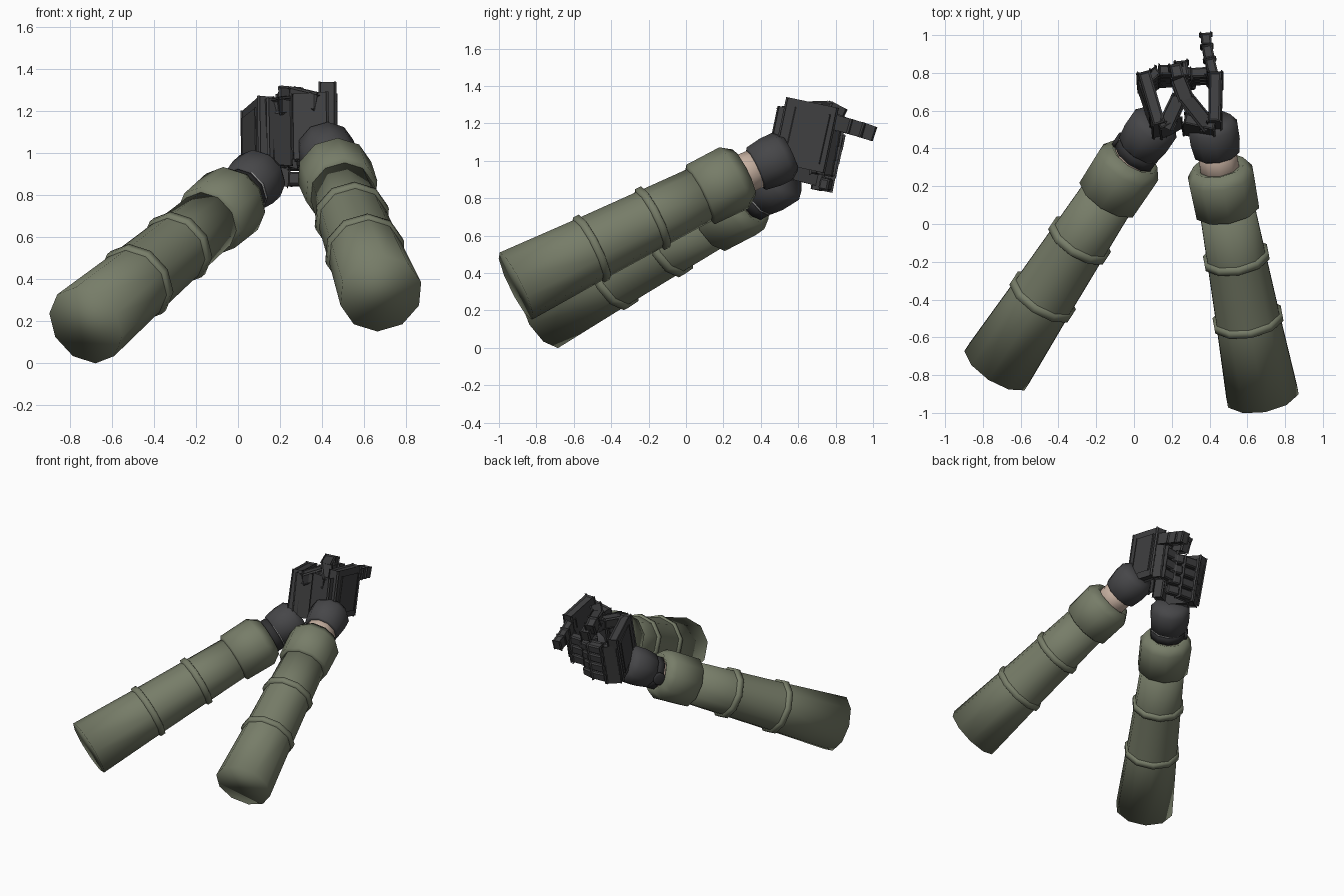
import bpy, bmesh, math
from mathutils import Vector, Matrix

if "Cube" in bpy.data.objects:
    bpy.data.objects.remove(bpy.data.objects["Cube"])


def material(name, rgb):
    m = bpy.data.materials.new(name)
    m.diffuse_color = (*rgb, 1)
    m.use_nodes = True
    m.node_tree.nodes["Principled BSDF"].inputs["Base Color"].default_value = m.diffuse_color
    return m


GREEN = material("olive cloth", (0.185, 0.205, 0.14))
GLOVE = material("charcoal glove", (0.062, 0.062, 0.066))
HAND = material("dark grey hand", (0.05, 0.05, 0.052))
SKIN = material("skin", (0.56, 0.43, 0.35))
STRAP = material("black strap", (0.03, 0.03, 0.032))
METAL = material("watch metal", (0.3, 0.3, 0.3))


def frame(a, b, up):
    # local z runs from a to b, local y leans towards up
    z = (b - a).normalized()
    x = up.cross(z).normalized()
    y = z.cross(x)
    m = Matrix((x, y, z)).transposed().to_4x4()
    m.translation = a
    return m


def finish(name, bm, mat, smooth):
    bmesh.ops.recalc_face_normals(bm, faces=bm.faces)
    me = bpy.data.meshes.new(name)
    bm.to_mesh(me)
    bm.free()
    me.materials.append(mat)
    for p in me.polygons:
        p.use_smooth = smooth
    ob = bpy.data.objects.new(name, me)
    bpy.context.collection.objects.link(ob)
    return ob


def lathe(name, a, b, profile, mat, sides=10, smooth=True):
    # profile: (fraction along a-b, radius) rings, capped at both ends
    a, b = Vector(a), Vector(b)
    m = frame(a, b, Vector((0, 0, 1)))
    length = (b - a).length
    bm = bmesh.new()
    rings = []
    for t, r in profile:
        ring = []
        for i in range(sides):
            w = 2 * math.pi * (i + 0.5) / sides
            ring.append(bm.verts.new(m @ Vector((r * math.cos(w), r * math.sin(w), t * length))))
        rings.append(ring)
    for r0, r1 in zip(rings, rings[1:]):
        for i in range(sides):
            j = (i + 1) % sides
            bm.faces.new((r0[i], r0[j], r1[j], r1[i]))
    bm.faces.new(rings[0][::-1])
    bm.faces.new(rings[-1])
    return finish(name, bm, mat, smooth)


def add_beam(bm, p, q, width, height, up=(0, 0.2, 0.98), taper=1.0):
    # bevelled box running from p to q
    p, q = Vector(p), Vector(q)
    m = frame(p, q, Vector(up))
    length = (q - p).length
    part = bmesh.new()
    bmesh.ops.create_cube(part, size=1)
    for v in part.verts:
        k = taper if v.co.z > 0 else 1
        v.co = m @ Vector((v.co.x * width * k, v.co.y * height * k, (v.co.z + 0.5) * length))
    bmesh.ops.bevel(part, geom=part.edges[:], offset=min(width, height) * 0.16, segments=1, affect='EDGES')
    tmp = bpy.data.meshes.new("tmp")
    part.to_mesh(tmp)
    part.free()
    bm.from_mesh(tmp)
    bpy.data.meshes.remove(tmp)


def chain(name, points, width, height, taper=0.95):
    # jointed finger made of one block per segment
    bm = bmesh.new()
    for p, q in zip(points, points[1:]):
        add_beam(bm, p, q, width, height, taper=taper)
    finish(name, bm, HAND, False)


def block(name, p, q, width, height, up=(0, 0.2, 0.98)):
    bm = bmesh.new()
    add_beam(bm, p, q, width, height, up)
    finish(name, bm, HAND, False)


def arm(side, a, b, g0, g1):
    a, b, g0, g1 = map(Vector, (a, b, g0, g1))
    # sleeve, its two seams and the wide cuff
    lathe(side + "_sleeve", a, b, [(0, .2), (.34, .178), (.615, .164), (.86, .152)], GREEN)
    for n, (t, r) in enumerate(((.34, .178), (.615, .166))):
        lathe(f"{side}_seam_{n}", a, b, [(t - .018, r - .01), (t - .013, r + .015),
                                         (t + .013, r + .015), (t + .018, r - .01)], GREEN)
    lathe(side + "_cuff", a, b, [(.82, .145), (.83, .177), (.98, .182), (1.025, .14), (1.015, .11)], GREEN)
    # bare wrist and glove cuff
    lathe(side + "_wrist", b - (b - a) * .05, g0.lerp(g1, .4), [(0, .11), (1, .105)], SKIN)
    lathe(side + "_glove_cuff", g0, g1, [(0, .115), (.04, .125), (.5, .138), (.9, .138), (1.15, .105)], GLOVE)


arm("right", (.68, -.91, .33), (.455, .28, .92), (.44, .37, .955), (.415, .53, 1.03))
arm("left", (-.725, -.755, .18), (-.015, .33, .78), (.025, .40, .82), (.115, .53, .90))

# watch on the left wrist
w0, w1 = Vector((.0, .355, .79)), Vector((.032, .40, .817))
lathe("watch_strap", w0, w1, [(0, .11), (.05, .12), (.95, .12), (1, .11)], STRAP)
lathe("watch_rim", w0, w1, [(1, .11), (1.02, .122), (1.15, .122), (1.17, .11)], METAL)
out = Vector((-.835, .55, 0))
c = (w0 + w1) / 2 + out * .115
lathe("watch_face", c, c + out * .022, [(0, .045), (.8, .045), (1, .035)], STRAP)

# right hand: back of hand, thumb heel, thumb, pointing finger
block("right_palm", (.425, .51, 1.165), (.43, .77, 1.11), .065, .335)
block("right_knuckle_plate", (.45, .56, 1.155), (.455, .74, 1.115), .03, .26)
block("right_heel", (.43, .495, 1.13), (.27, .53, 1.12), .06, .30)
chain("right_thumb", [(.39, .52, 1.24), (.27, .67, 1.27), (.235, .76, 1.275), (.22, .83, 1.24)], .065, .07)
chain("right_index", [(.425, .76, 1.215), (.40, .87, 1.185), (.385, .94, 1.165), (.38, 1.0, 1.145)], .055, .065)

# right curled fingers
for i in range(3):
    z, y = 1.125 - i * .077, -.016 * i
    chain(f"right_finger_{i}", [(.43, .755 + y, z), (.395, .80 + y, z - .005), (.30, .795 + y, z - .01),
                                (.25, .71 + y, z - .01)], .055, .068)

# left hand: back of hand, thumb heel, thumb
block("left_palm", (.135, .49, 1.10), (.055, .765, 1.03), .065, .33)
block("left_knuckle_plate", (.10, .54, 1.09), (.035, .73, 1.04), .03, .25)
block("left_heel", (.13, .50, 1.10), (.235, .56, 1.09), .06, .30)
chain("left_thumb", [(.17, .52, 1.22), (.24, .67, 1.23), (.26, .77, 1.22), (.25, .85, 1.19)], .065, .065)

# left curled fingers wrap outside the right ones
for i in range(4):
    z, y = 1.11 - i * .075, -.018 * i
    chain(f"left_finger_{i}", [(.06, .755 + y, z), (.13, .81 + y, z - .005), (.24, .81 + y, z - .01),
                               (.33, .79 + y, z - .01)], .055, .066)
